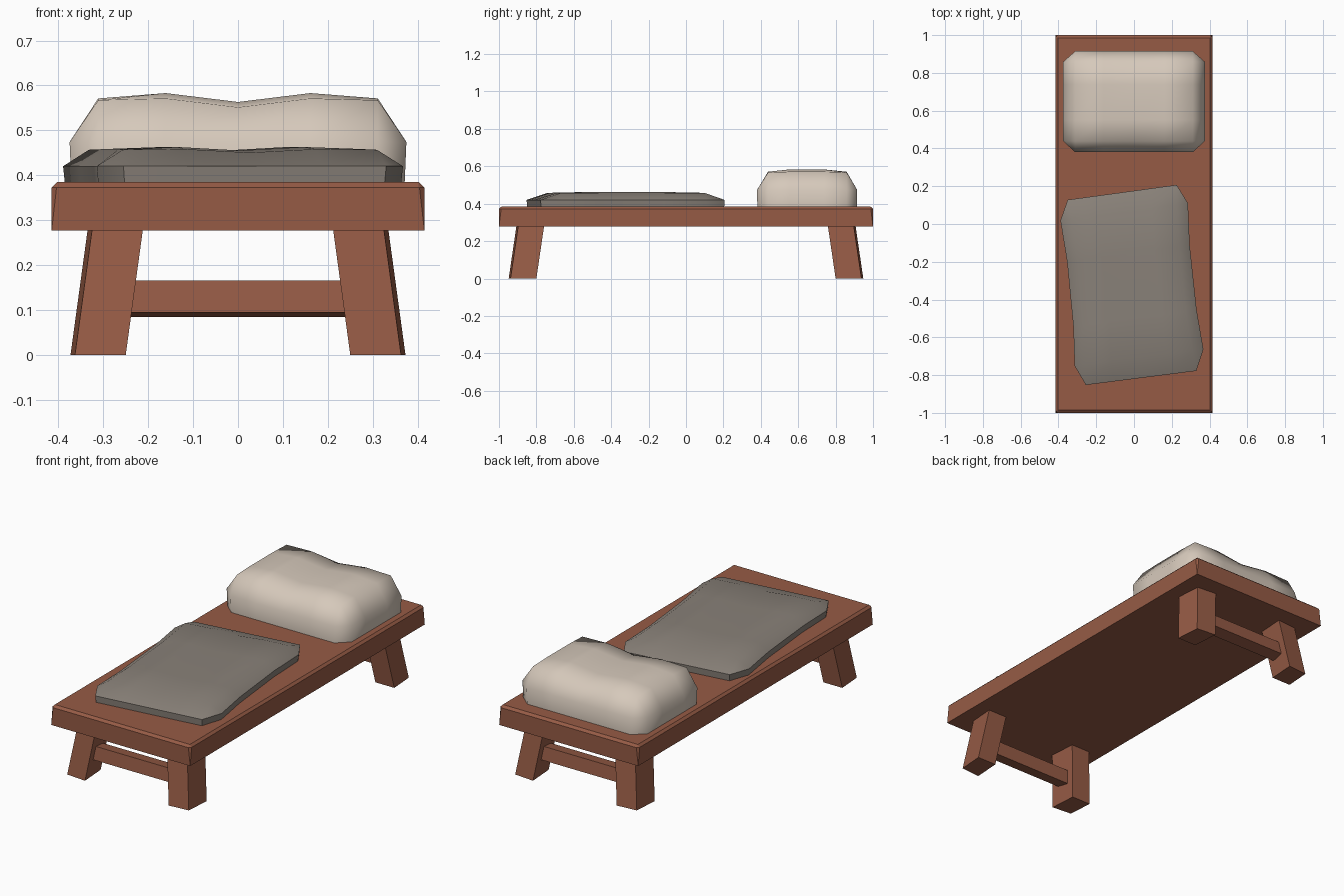
import bpy, bmesh, math
from mathutils import Matrix, Vector

if "Cube" in bpy.data.objects:
    bpy.data.objects.remove(bpy.data.objects["Cube"])


def material(name, rgb):
    m = bpy.data.materials.new(name)
    m.diffuse_color = (*rgb, 1)
    m.use_nodes = True
    m.node_tree.nodes["Principled BSDF"].inputs["Base Color"].default_value = m.diffuse_color
    return m


WOOD = material("red brown wood", (0.305, 0.105, 0.060))
CREAM = material("cream cloth", (0.672, 0.584, 0.497))
GREY = material("grey cloth", (0.25, 0.22, 0.19))


def finish(bm, name, mat, smooth=False):
    bmesh.ops.recalc_face_normals(bm, faces=bm.faces)
    me = bpy.data.meshes.new(name)
    bm.to_mesh(me)
    bm.free()
    me.materials.append(mat)
    ob = bpy.data.objects.new(name, me)
    bpy.context.collection.objects.link(ob)
    if smooth:
        bpy.ops.object.select_all(action='DESELECT')
        ob.select_set(True)
        bpy.context.view_layer.objects.active = ob
        bpy.ops.object.shade_smooth_by_angle(angle=math.radians(60))
    return ob


# Bed board: chamfered top rim, vertical corners bevelled towards the top
bm = bmesh.new()
for sx in (-1, 1):
    for sy in (-1, 1):
        for x, y, z in ((.415, 1, .277), (.415, .988, .373),
                        (.404, 1, .373), (.403, .986, .385)):
            bm.verts.new((sx * x, sy * y, z))
bmesh.ops.convex_hull(bm, input=bm.verts)
bmesh.ops.dissolve_limit(bm, angle_limit=0.01, verts=bm.verts, edges=bm.edges)
finish(bm, "bed_board", WOOD)

# Splayed legs: foot outline, shifted inwards towards the board
FOOT = ((.25, .948), (.363, .938), (.373, .80), (.26, .80))
for sx, side in ((-1, "left"), (1, "right")):
    for sy, end in ((-1, "front"), (1, "back")):
        bm = bmesh.new()
        low = [bm.verts.new((sx * x, sy * y, 0)) for x, y in FOOT]
        top = [bm.verts.new((sx * (x - .039), sy * (y - .042), .285)) for x, y in FOOT]
        bm.faces.new(low)
        bm.faces.new(top)
        for i in range(4):
            j = (i + 1) % 4
            bm.faces.new((low[i], low[j], top[j], top[i]))
        finish(bm, f"{end}_{side}_leg", WOOD)

# Stretchers between each pair of legs, tilted with the legs
for sy, end in ((-1, "front"), (1, "back")):
    bm = bmesh.new()
    bmesh.ops.create_cube(bm, size=1, matrix=Matrix.Translation((0, sy * .853, .125))
                          @ Matrix.Rotation(sy * .145, 4, 'X')
                          @ Matrix.Diagonal((.54, .07, .071, 1)))
    finish(bm, f"{end}_stretcher", WOOD)

# Cushion grid: spacing across and along, in -1..1
U = (-1, -.83, -.43, 0, .43, .83, 1)
V = (-1, -.78, -.36, .34, .79, 1)


def cushion(name, mat, corners, height, bow):
    """Sagging cushion over four corners (front left, front right, back right, back left)."""
    fl, fr, br, bl = (Vector(c) for c in corners)
    mid = (fl + fr + br + bl) / 4
    base = .385
    bm = bmesh.new()

    def place(u, v, h):
        u *= 1 - bow * (1 - v * v)
        s, t = (u + 1) / 2, (v + 1) / 2
        p = fl.lerp(fr, s).lerp(bl.lerp(br, s), t)
        return bm.verts.new((p.x, p.y, base + h * height))

    grid = {}
    nu, nv = len(U) - 1, len(V) - 1
    for i, u in enumerate(U):
        for j, v in enumerate(V):
            rim_u, rim_v = i in (0, nu), j in (0, nv)
            if rim_u and rim_v:
                continue
            if rim_u or rim_v:
                h = .45
            else:
                h = {0: .90, .43: 1.0, .83: .94}[abs(u)]
                if j in (1, nv - 1):
                    h -= .06 if abs(u) < .8 else .02
            grid[i, j] = place(u, v, h)
    for i in range(nu):
        for j in range(nv):
            cell = [(i, j), (i + 1, j), (i + 1, j + 1), (i, j + 1)]
            bm.faces.new([grid[k] for k in cell if k in grid])
    # skirt down to the board, tucked in slightly, and a closed underside
    rim = [e for e in bm.edges if e.is_boundary]
    geom = bmesh.ops.extrude_edge_only(bm, edges=rim)["geom"]
    for v in (g for g in geom if isinstance(g, bmesh.types.BMVert)):
        v.co.x = mid.x + (v.co.x - mid.x) * .99
        v.co.y = mid.y + (v.co.y - mid.y) * .995
        v.co.z = base
    bmesh.ops.holes_fill(bm, edges=[e for e in bm.edges if e.is_boundary], sides=0)
    finish(bm, name, mat, True)


cushion("pillow", CREAM, ((-.375, .38), (.375, .38), (.375, .915), (-.375, .915)), .198, 0)
cushion("folded_blanket", GREY, ((-.315, -.86), (.39, -.77), (.285, .215), (-.41, .12)), .078, .08)
